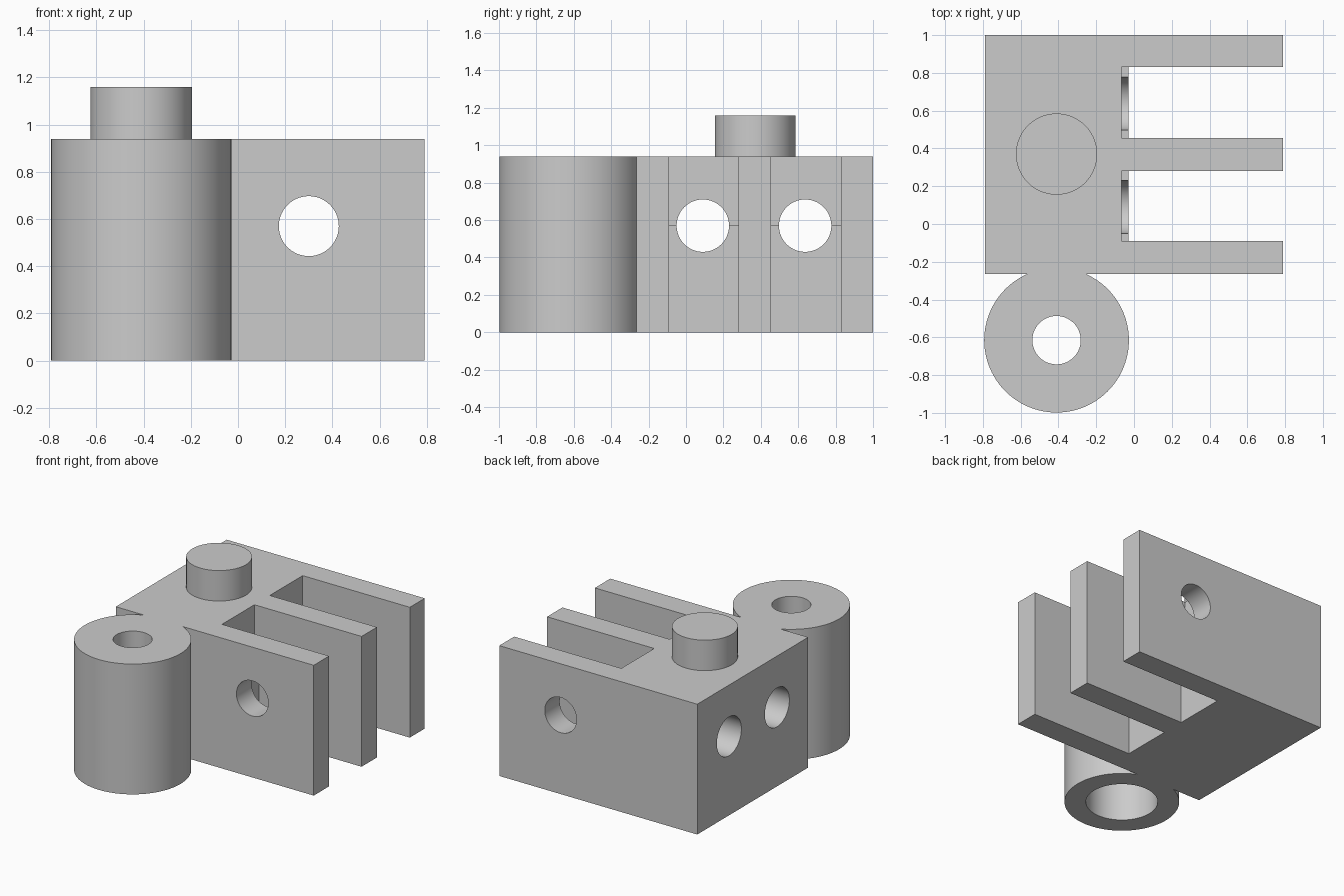
import bpy
import bmesh
from math import pi
from mathutils import Matrix, Vector

default = bpy.data.objects.get("Cube")
if default:
    bpy.data.objects.remove(default, do_unlink=True)

grey = bpy.data.materials.new("plain grey")
grey.use_nodes = True
grey.diffuse_color = (0.6, 0.6, 0.6, 1)
grey.node_tree.nodes["Principled BSDF"].inputs["Base Color"].default_value = (0.6, 0.6, 0.6, 1)


def finish(name, bm):
    bmesh.ops.recalc_face_normals(bm, faces=bm.faces)
    mesh = bpy.data.meshes.new(name)
    bm.to_mesh(mesh)
    bm.free()
    mesh.materials.append(grey)
    obj = bpy.data.objects.new(name, mesh)
    bpy.context.collection.objects.link(obj)
    return obj


def extrude(name, points, direction):
    """Extrude a closed outline along a direction."""
    bm = bmesh.new()
    face = bm.faces.new([bm.verts.new(p) for p in points])
    grown = bmesh.ops.extrude_face_region(bm, geom=[face], use_keep_orig=True)
    verts = [v for v in grown["geom"] if isinstance(v, bmesh.types.BMVert)]
    bmesh.ops.translate(bm, verts=verts, vec=Vector(direction))
    return finish(name, bm)


def cylinder(name, radius, start, end):
    """Round bar between two points."""
    start, end = Vector(start), Vector(end)
    axis = end - start
    turn = axis.to_track_quat("Z", "Y").to_matrix().to_4x4()
    bm = bmesh.new()
    bmesh.ops.create_cone(bm, cap_ends=True, segments=96, radius1=radius, radius2=radius,
                          depth=axis.length,
                          matrix=Matrix.Translation((start + end) / 2) @ turn)
    return finish(name, bm)


def combine(target, tool, operation):
    tool.hide_render = True
    mod = target.modifiers.new(tool.name, "BOOLEAN")
    mod.operation = operation
    mod.solver = "EXACT"
    mod.object = tool
    bpy.context.view_layer.objects.active = target
    bpy.ops.object.modifier_apply(modifier=mod.name)
    bpy.data.objects.remove(tool, do_unlink=True)


TOP, MID = 0.94, 0.57
LEFT, RIGHT, FRONT, BACK = 0.79, -0.79, -0.265, 1.0
POST_X, POST_Y = -0.41, -0.615

# Main block
block = extrude("finned_block", [(RIGHT, FRONT, 0), (LEFT, FRONT, 0),
                                 (LEFT, BACK, 0), (RIGHT, BACK, 0)], (0, 0, TOP))

# Slots between the fins, each with a small ledge at mid height
ledge = [(1, -0.1), (-0.03, -0.1), (-0.03, MID), (-0.065, MID), (-0.065, 1.1), (1, 1.1)]
for y0, y1 in ((-0.09, 0.28), (0.455, 0.83)):
    slot = extrude("slot", [(x, y0, z) for x, z in ledge], (0, y1 - y0, 0))
    combine(block, slot, "DIFFERENCE")

# Round holes into the slots from the right side
for y in (0.09, 0.637):
    combine(block, cylinder("side_hole", 0.14, (-1, y, MID), (0.02, y, MID)), "DIFFERENCE")

# Pin hole through all three fins
combine(block, cylinder("pin_hole", 0.127, (0.3, -0.5, MID), (0.3, 1.2, MID)), "DIFFERENCE")

# Stud on top
combine(block, cylinder("stud", 0.215, (POST_X, 0.37, 0.5 * TOP + 0.4), (POST_X, 0.37, 1.16)), "UNION")

# Round post with a stepped bore
combine(block, cylinder("post", 0.383, (POST_X, POST_Y, 0), (POST_X, POST_Y, TOP)), "UNION")
combine(block, cylinder("wide_bore", 0.24, (POST_X, POST_Y, -0.1), (POST_X, POST_Y, 0.6)), "DIFFERENCE")
combine(block, cylinder("narrow_bore", 0.128, (POST_X, POST_Y, 0.5), (POST_X, POST_Y, 1.1)), "DIFFERENCE")

# Smooth the round walls, keep the edges crisp
bpy.ops.object.select_all(action="DESELECT")
block.select_set(True)
bpy.context.view_layer.objects.active = block
bpy.ops.object.shade_smooth_by_angle(angle=pi / 6)
